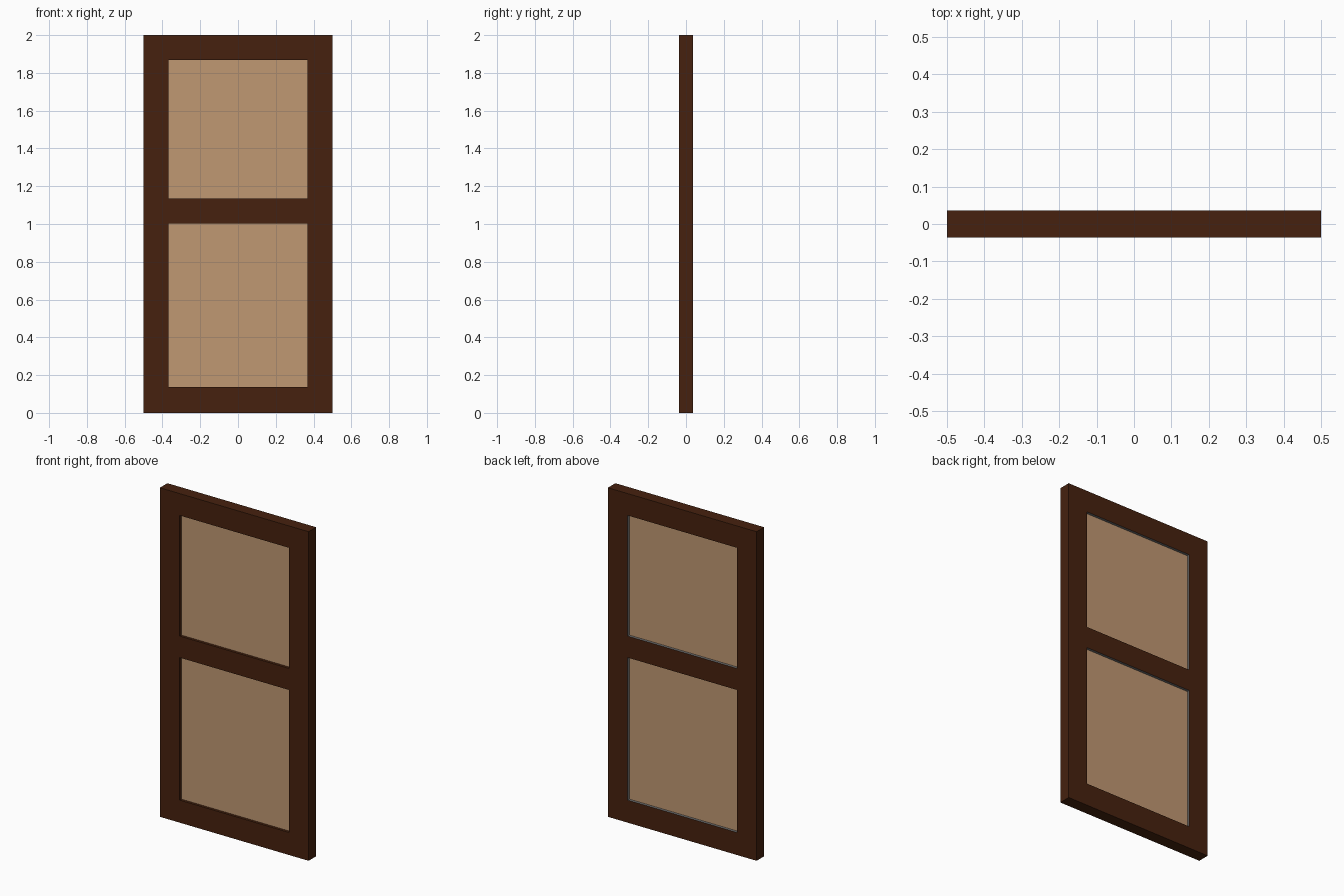
import bpy
import bmesh
from mathutils import Vector

if "Cube" in bpy.data.objects:
    bpy.data.objects.remove(bpy.data.objects["Cube"])

HALF_DEPTH = 0.036
PANEL_HALF = 0.02
XS = [-0.5, -0.367, 0.367, 0.5]
ZS = [0.0, 0.137, 1.003, 1.134, 1.867, 2.0]
OPENINGS = [(1, 1), (1, 3)]


def material(name, rgb):
    m = bpy.data.materials.new(name)
    m.diffuse_color = (*rgb, 1)
    m.use_nodes = True
    m.node_tree.nodes["Principled BSDF"].inputs["Base Color"].default_value = m.diffuse_color
    return m


def finish(name, bm, mats):
    bmesh.ops.recalc_face_normals(bm, faces=bm.faces)
    me = bpy.data.meshes.new(name)
    bm.to_mesh(me)
    bm.free()
    for m in mats:
        me.materials.append(m)
    ob = bpy.data.objects.new(name, me)
    bpy.context.collection.objects.link(ob)
    return ob


wood = material("dark brown wood", (0.061, 0.0155, 0.0045))
tan = material("tan panel", (0.527, 0.314, 0.171))
grey = material("grey rebate", (0.18, 0.18, 0.18))

# Frame: front grid with two openings, extruded in two steps
bm = bmesh.new()
grid = [[bm.verts.new((x, -HALF_DEPTH, z)) for z in ZS] for x in XS]
for i in range(len(XS) - 1):
    for j in range(len(ZS) - 1):
        if (i, j) not in OPENINGS:
            bm.faces.new((grid[i][j], grid[i + 1][j],
                          grid[i + 1][j + 1], grid[i][j + 1]))
cap = list(bm.faces)
for step in range(2):
    ext = bmesh.ops.extrude_face_region(bm, geom=cap, use_keep_orig=True)["geom"]
    verts = [g for g in ext if isinstance(g, bmesh.types.BMVert)]
    bmesh.ops.translate(bm, verts=verts, vec=Vector((0, HALF_DEPTH, 0)))
    if step == 1:
        bmesh.ops.delete(bm, geom=cap, context='FACES_ONLY')
    cap = [g for g in ext if isinstance(g, bmesh.types.BMFace)]
# Rear half of the opening edges is grey
for f in bm.faces:
    c = f.calc_center_median()
    inner = abs(c.x) < 0.4 and 0.1 < c.z < 1.9
    on_side = 0.001 < c.y < HALF_DEPTH - 0.001
    f.material_index = 1 if inner and on_side else 0
finish("door_frame", bm, [wood, grey])

# Recessed panels, one per opening
for name, (i, j) in zip(("lower_panel", "upper_panel"), OPENINGS):
    lo = Vector((XS[i], -PANEL_HALF, ZS[j]))
    hi = Vector((XS[i + 1], PANEL_HALF, ZS[j + 1]))
    bm = bmesh.new()
    bmesh.ops.create_cube(bm, size=1)
    bmesh.ops.scale(bm, vec=hi - lo, verts=bm.verts)
    bmesh.ops.translate(bm, vec=(lo + hi) / 2, verts=bm.verts)
    finish(name, bm, [tan])
